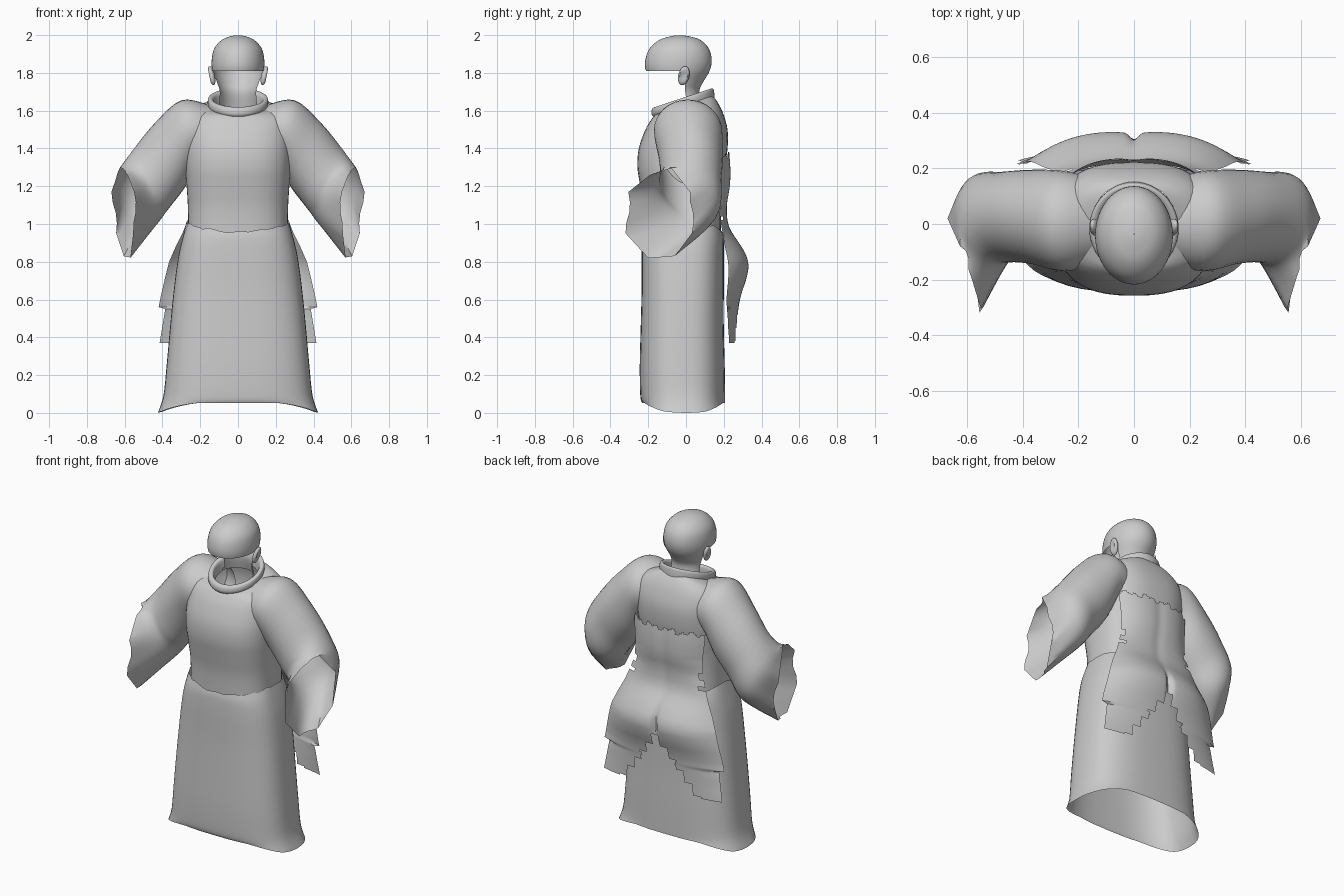
import bpy, bmesh, math, random
from mathutils import Vector

if "Cube" in bpy.data.objects:
    bpy.data.objects.remove(bpy.data.objects["Cube"])

random.seed(4)
grey = bpy.data.materials.new("light_grey")
grey.diffuse_color = (0.6, 0.6, 0.6, 1)
grey.use_nodes = True
grey.node_tree.nodes["Principled BSDF"].inputs["Base Color"].default_value = grey.diffuse_color


def finish(name, bm, angle=50):
    bmesh.ops.recalc_face_normals(bm, faces=bm.faces)
    me = bpy.data.meshes.new(name)
    bm.to_mesh(me)
    bm.free()
    me.materials.append(grey)
    ob = bpy.data.objects.new(name, me)
    bpy.context.collection.objects.link(ob)
    bpy.ops.object.select_all(action='DESELECT')
    ob.select_set(True)
    bpy.context.view_layer.objects.active = ob
    bpy.ops.object.shade_smooth_by_angle(angle=math.radians(angle))
    return ob


def oval(z, rx, yf, yb, tilt=0, p=2.0, n=48):
    """Horizontal rounded ring, from front yf to back yb."""
    pts = []
    for i in range(n):
        a = 2 * math.pi * i / n
        c, s = math.cos(a), math.sin(a)
        x = rx * math.copysign(abs(c) ** (2 / p), c)
        y = (yf + yb) / 2 + (yb - yf) / 2 * math.copysign(abs(s) ** (2 / p), s)
        pts.append(Vector((x, y, z + tilt * y)))
    return pts


def slanted(c, u, v, n=32):
    """Ring round a limb: u is the upper outer side, v the front side."""
    c, u, v = Vector(c), Vector(u), Vector(v)
    return [c + u * math.cos(2 * math.pi * i / n) + v * math.sin(2 * math.pi * i / n) for i in range(n)]


def polygon_ring(corners, n=32):
    k = n // len(corners)
    cs = [Vector(c) for c in corners]
    return [cs[i].lerp(cs[(i + 1) % len(cs)], j / k) for i in range(len(cs)) for j in range(k)]


def loft(rings, steps=4):
    """Skin through rings with a smooth curve between them."""
    m, n = len(rings), len(rings[0])
    rows = []
    for i in range(m - 1):
        p0, p1, p2, p3 = rings[max(i - 1, 0)], rings[i], rings[i + 1], rings[min(i + 2, m - 1)]
        for s in range(steps):
            t = s / steps
            rows.append([0.5 * (2 * b + (c - a) * t + (2 * a - 5 * b + 4 * c - d) * t * t
                                + (3 * b - a - 3 * c + d) * t ** 3)
                         for a, b, c, d in zip(p0, p1, p2, p3)])
    rows.append(rings[-1])
    bm = bmesh.new()
    vs = [[bm.verts.new(p) for p in r] for r in rows]
    for a, b in zip(vs, vs[1:]):
        for i in range(n):
            bm.faces.new((a[i], a[(i + 1) % n], b[(i + 1) % n], b[i]))
    return bm


def interp(table, z):
    """Linear lookup in rows sorted by falling first value."""
    z = min(z, table[0][0])
    for a, b in zip(table, table[1:]):
        if z >= b[0]:
            t = (a[0] - z) / (a[0] - b[0])
            return [p + (q - p) * t for p, q in zip(a[1:], b[1:])]
    return table[-1][1:]


# Skirt with drooping hem corners and a ragged waist
hem = oval(0, 0.425, -0.232, 0.207, p=2.8)
for v in hem:
    droop = min(1, max(0, (abs(v.x) - 0.22) / 0.18))
    v.z = 0.052 - droop * (0.052 - 0.6 * v.y ** 2)
waist = oval(0, 0.272, -0.225, 0.195, p=2.6)
for v in waist:
    v.z = 0.955 + 0.7 * v.x ** 2 + random.uniform(-0.008, 0.008)
skirt = [hem] + [oval(z, rx, yf, yb, p=2.8) for z, rx, yf, yb in (
    (0.09, 0.395, -0.242, 0.207), (0.25, 0.378, -0.245, 0.205), (0.45, 0.36, -0.24, 0.2),
    (0.65, 0.34, -0.235, 0.2), (0.82, 0.317, -0.235, 0.2), (0.92, 0.295, -0.232, 0.2))] + [waist]
finish("skirt", loft(skirt))

# Tunic body with broad shoulders
finish("tunic", loft([oval(*r, p=2.6) for r in (
    (0.93, 0.265, -0.215, 0.185), (1.08, 0.265, -0.222, 0.185), (1.2, 0.272, -0.242, 0.19),
    (1.3, 0.28, -0.257, 0.205), (1.4, 0.285, -0.25, 0.22), (1.5, 0.285, -0.215, 0.22),
    (1.57, 0.27, -0.185, 0.195, 0.1), (1.612, 0.215, -0.165, 0.165, 0.22),
    (1.632, 0.145, -0.15, 0.14, 0.33))]))

# Standing collar, a tilted band with thickness
finish("collar", loft([oval(*r, tilt=0.33) for r in (
    (1.615, 0.15, -0.165, 0.152), (1.64, 0.16, -0.182, 0.15), (1.667, 0.158, -0.18, 0.145),
    (1.673, 0.145, -0.165, 0.133), (1.66, 0.13, -0.15, 0.118), (1.6, 0.125, -0.145, 0.112))]))

# Sleeves flaring to ragged mouths that point outward and forward
mouth = [(0.625, -0.08, 1.30), (0.585, -0.19, 1.26), (0.55, -0.305, 1.17), (0.555, -0.32, 0.95),
         (0.57, -0.2, 0.82), (0.605, -0.06, 0.83), (0.645, 0.03, 0.95), (0.67, 0.02, 1.17)]
arm = [((0.13, 0.01, 1.49), (0.02, 0, 0.14), (0, -0.15, 0)),
       ((0.25, 0.01, 1.495), (0.05, 0, 0.16), (0, -0.18, 0)),
       ((0.36, 0.025, 1.365), (0.08, 0, 0.17), (0, -0.17, 0)),
       ((0.455, 0.025, 1.245), (0.095, 0, 0.155), (-0.01, -0.163, 0)),
       ((0.53, 0.005, 1.145), (0.085, -0.025, 0.165), (-0.05, -0.165, 0.03))]
for side, label in ((1, "right"), (-1, "left")):
    rim = polygon_ring(mouth)
    for i, p in enumerate(rim):
        if i % 8 in (1, 2):
            p.x -= 0.01
            p.y += 0.012
    rings = [[Vector((p.x * side, p.y, p.z)) for p in r] for r in [slanted(*r) for r in arm] + [rim]]
    finish("sleeve_" + label, loft(rings, 5))

# Back of the body: back, seat and torn legs
rows = [(1.40, 0.25, 0.228, 0.16), (1.30, 0.245, 0.237, 0.165), (1.2, 0.235, 0.235, 0.17),
        (1.1, 0.24, 0.215, 0.17), (1.0, 0.275, 0.22, 0.185), (0.95, 0.295, 0.245, 0.195),
        (0.88, 0.33, 0.298, 0.205), (0.8, 0.365, 0.337, 0.225), (0.72, 0.385, 0.326, 0.225),
        (0.62, 0.408, 0.29, 0.215), (0.56, 0.42, 0.28, 0.212), (0.55, 0.385, 0.278, 0.22),
        (0.46, 0.4, 0.272, 0.222), (0.37, 0.415, 0.268, 0.23)]
bm = bmesh.new()
grid = []
for j in range(104):
    z = 1.40 - 0.01 * j
    xo = interp(rows, z)[0]
    near = [interp(rows, z + 0.01 * k) for k in range(-4, 5)]
    yc, ye = (sum(r[k] for r in near) / 9 for k in (1, 2))
    line = []
    for i in range(65):
        t = (i - 32) / 32
        cleft = 0.025 * math.exp(-(t / 0.05) ** 2) * math.exp(-((z - 0.78) / 0.08) ** 2)
        spine = 0.005 * math.exp(-(t / 0.15) ** 2)
        line.append(bm.verts.new((xo * t, yc - (yc - ye) * abs(t) ** 3 - cleft - spine, z)))
    grid.append(line)
for j in range(103):
    z = 1.395 - 0.01 * j
    gap = 0 if z > 0.72 else 0.02 + 0.052 * math.floor((0.72 - z) / 0.068)
    for i in range(64):
        x = abs(grid[j][i].co.x + grid[j][i + 1].co.x) / 2
        ragged = 0.22 if 1.02 < z < 1.14 and int(z * 25) % 2 else 9
        top = 1.385 - 0.02 * (1 + math.sin(i * 0.6) * math.sin(i * 0.23))
        if gap <= x < ragged and z < top:
            a, b = grid[j], grid[j + 1]
            bm.faces.new((a[i], a[i + 1], b[i + 1], b[i]))
bmesh.ops.delete(bm, geom=[v for v in bm.verts if not v.link_faces], context='VERTS')
finish("body_back", bm)

# Skull cap and nape, with the face left open
bm = loft([oval(*r) for r in (
    (1.62, 0.105, -0.12, 0.085), (1.70, 0.1, -0.13, 0.07), (1.75, 0.115, -0.17, 0.09),
    (1.81, 0.136, -0.212, 0.125), (1.87, 0.139, -0.215, 0.136), (1.93, 0.125, -0.192, 0.12),
    (1.975, 0.085, -0.14, 0.075), (1.995, 0.035, -0.075, 0.01), (1.999, 0.001, -0.036, -0.034))])
bmesh.ops.delete(bm, geom=[f for f in bm.faces if f.calc_center_median().z < 1.81
                           and f.calc_center_median().y < 0.0], context='FACES')
finish("head", bm)

# Ears
for side, label in ((1, "right"), (-1, "left")):
    bm = bmesh.new()
    bmesh.ops.create_uvsphere(bm, u_segments=16, v_segments=10, radius=1)
    for v in bm.verts:
        x, y, z = v.co
        dish = 0.012 * max(0, 1 - 2 * (y * y + z * z)) if x > 0 else 0
        v.co = (side * (0.14 + 0.018 * x - dish + 0.01 * z),
                -0.012 + 0.03 * y + 0.008 * z, 1.785 + 0.05 * z)
    finish("ear_" + label, bm)
